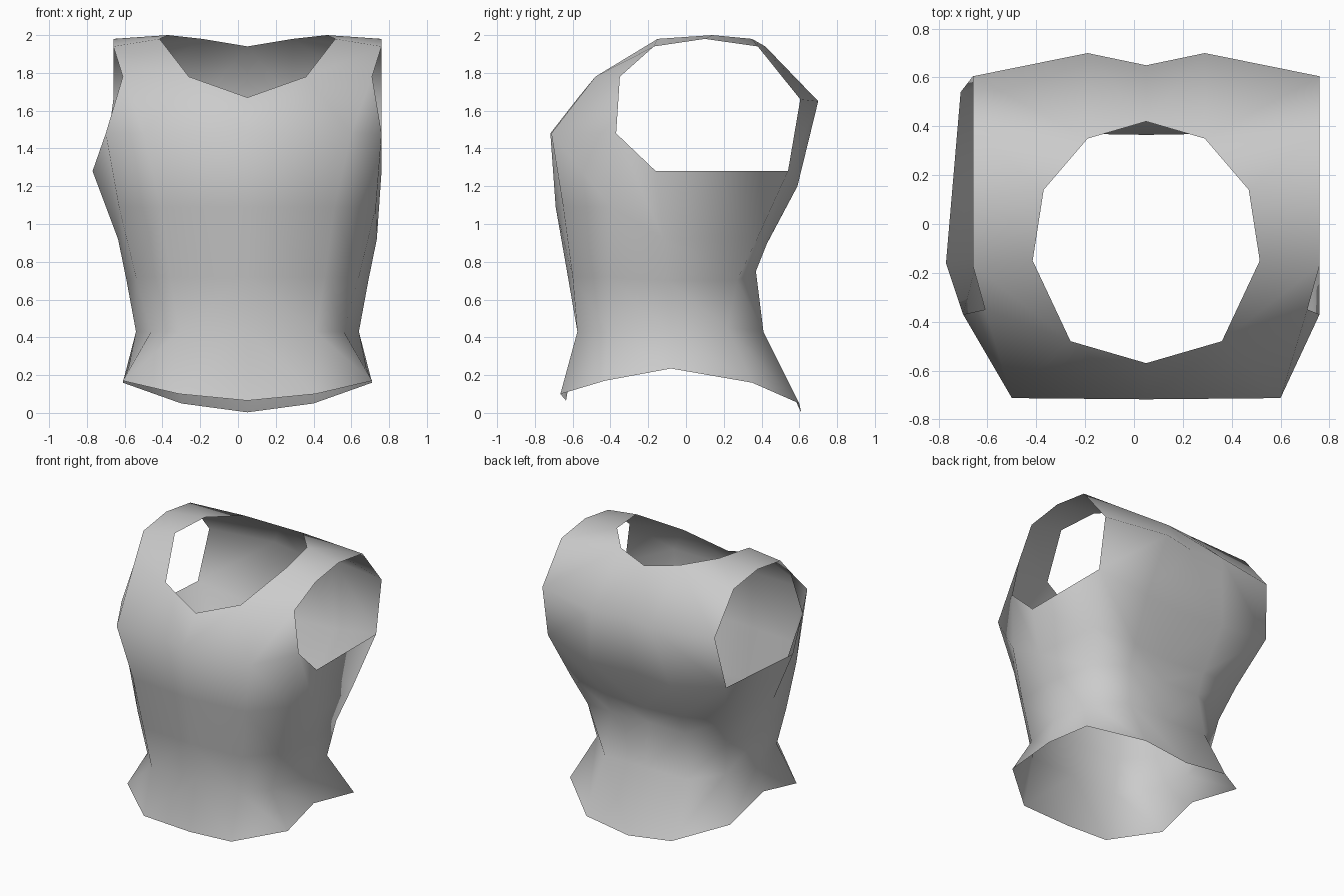
import bpy
import bmesh

cube = bpy.data.objects.get("Cube")
if cube:
    bpy.data.objects.remove(cube, do_unlink=True)

CENTRE = 0.05  # x of the garment's middle line

# Half outlines of the openings, as (distance from middle, y, z), front to back
neck = [(0, -.57, 1.67), (.31, -.48, 1.78), (.465, -.15, 1.98),
        (.42, .14, 2.0), (.24, .35, 1.98), (0, .42, 1.94)]
arm = [(.71, -.37, 1.48), (.66, -.35, 1.78), (.71, -.17, 1.94), (.71, .1, 1.98),
       (.71, .38, 1.94), (.71, .605, 1.66), (.71, .54, 1.28), (.71, -.16, 1.28)]
# The right armhole flares out further at its lower points
flare = {0: .04, 6: .05, 7: .11}

# Chest and shoulder blade points
chest = [(0, -.718, 1.48), (.55, -.713, 1.48)]
blade = [(0, .65, 1.65), (.24, .70, 1.65)]
back = [(0, .55, 1.2), (.33, .59, 1.2)]

# Half cross-sections of the body, front middle to back middle
ribs = [(0, -.69, 1.09), (.46, -.65, 1.09), (.68, -.40, 1.09), (.685, -.12, .92),
        (.63, .38, .93), (.30, .43, .90), (0, .42, .88)]
belly = [(0, -.625, .72), (.41, -.60, .72), (.59, -.41, .72), (.64, -.10, .70),
         (.57, .27, .70), (.30, .37, .75), (0, .365, .75)]
waist = [(0, -.575, .43), (.36, -.575, .43), (.51, -.41, .43), (.59, -.08, .43),
         (.53, .22, .45), (.33, .41, .43), (0, .40, .43)]
hem = [(0, -.635, .065), (.36, -.665, .10), (.66, -.43, .17), (.63, -.08, .235),
       (.66, .35, .16), (.35, .60, .05), (0, .61, .003)]

bm = bmesh.new()


def make_points(points, side, extra=None):
    extra = extra or {}
    return [bm.verts.new((CENTRE + side * (x + extra.get(i, 0)), y, z))
            for i, (x, y, z) in enumerate(points)]


def loft(a, b):
    for i in range(len(a) - 1):
        bm.faces.new((a[i], a[i + 1], b[i + 1], b[i]))


for side in (1, -1):
    n = make_points(neck, side)
    a = make_points(arm, side, flare if side < 0 else None)
    c, s, k = (make_points(p, side) for p in (chest, blade, back))
    # Shoulder straps, front chest and upper back
    loft([c[0]] + [c[1]], [n[0], n[1]])
    loft([c[1], n[1], n[2], n[3], n[4], s[1], k[1]], a[:7])
    loft([n[5], s[0], k[0]], [n[4], s[1], k[1]])
    # Body, lofted down from the armpits to the hem
    top = [c[0], c[1], a[0], a[7], a[6], k[1], k[0]]
    for section in (ribs, belly, waist, hem):
        ring = make_points(section, side)
        loft(top, ring)
        top = ring

# Join the halves and turn all faces outward
bmesh.ops.remove_doubles(bm, verts=bm.verts, dist=0.0005)
bmesh.ops.recalc_face_normals(bm, faces=bm.faces)
front = min(bm.faces, key=lambda f: f.calc_center_median().y)
if front.normal.y > 0:
    bmesh.ops.reverse_faces(bm, faces=bm.faces)

mesh = bpy.data.meshes.new("vest")
bm.to_mesh(mesh)
bm.free()
mesh.shade_smooth()
vest = bpy.data.objects.new("vest", mesh)
bpy.context.collection.objects.link(vest)

# Plain cloth colour
cloth = bpy.data.materials.new("light_grey_cloth")
cloth.use_nodes = True
colour = (0.6, 0.6, 0.6, 1)
cloth.diffuse_color = colour
cloth.node_tree.nodes["Principled BSDF"].inputs["Base Color"].default_value = colour
mesh.materials.append(cloth)
